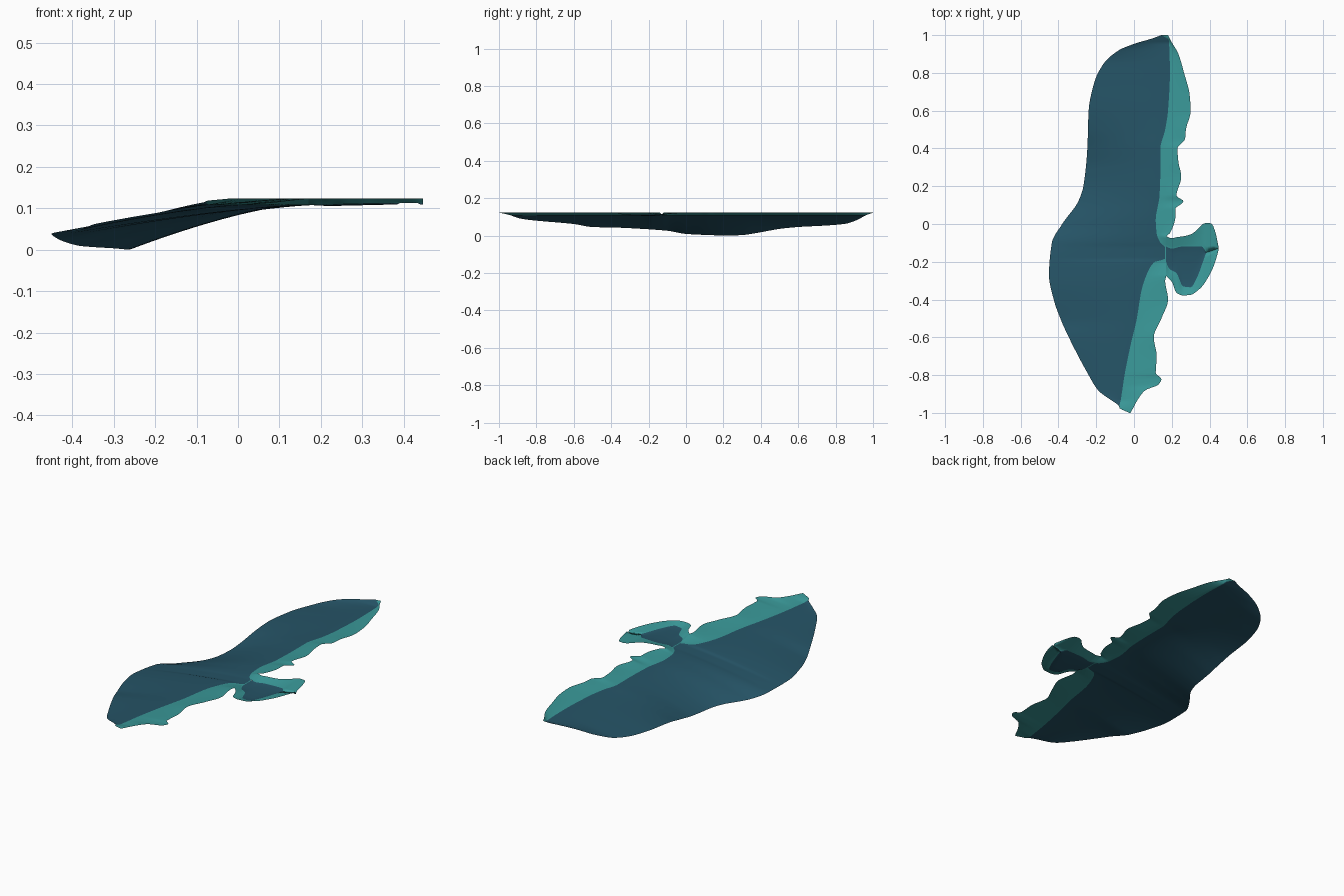
import bpy

if "Cube" in bpy.data.objects:
    bpy.data.objects.remove(bpy.data.objects["Cube"])

def material(name, rgb):
    m = bpy.data.materials.new(name)
    m.diffuse_color = (*rgb, 1)
    m.use_nodes = True
    m.node_tree.nodes["Principled BSDF"].inputs["Base Color"].default_value = m.diffuse_color
    return m

DEEP = material("deep blue", (0.019, 0.089, 0.135))
SHALLOW = material("shallow teal", (0.042, 0.32, 0.32))
TOP = 0.124      # shore height
SHELF = 0.108    # height where the shallows end

def curve(points):
    """Smooth interpolation through (position, value) pairs without overshoot."""
    n = len(points)
    d = [(points[i+1][1]-points[i][1])/(points[i+1][0]-points[i][0]) for i in range(n-1)]
    m = [d[0]] + [2*a*b/(a+b) if a*b > 0 else 0 for a, b in zip(d, d[1:])] + [d[-1]]
    def f(s):
        s = min(max(s, points[0][0]), points[-1][0])
        i = max(k for k in range(n-1) if points[k][0] <= s)
        (a, p), (b, q) = points[i], points[i+1]
        h = b-a
        t = (s-a)/h
        return ((2*t**3-3*t*t+1)*p + (t**3-2*t*t+t)*h*m[i]
                + (3*t*t-2*t**3)*q + (t**3-t*t)*h*m[i+1])
    return f

def sheet(name, rows, is_deep, flip=False):
    """Grid surface from rows of points; colour chosen by column."""
    w = len(rows[0])
    faces, mats = [], []
    for i in range(len(rows)-1):
        for j in range(w-1):
            q = [i*w+j, i*w+j+1, (i+1)*w+j+1, (i+1)*w+j]
            faces.append(q[::-1] if flip else q)
            mats.append(0 if is_deep(j) else 1)
    me = bpy.data.meshes.new(name)
    me.from_pydata([p for r in rows for p in r], [], faces)
    me.materials.append(DEEP)
    me.materials.append(SHALLOW)
    for p, k in zip(me.polygons, mats):
        p.material_index = k
        p.use_smooth = True
    ob = bpy.data.objects.new(name, me)
    bpy.context.collection.objects.link(ob)

# Side bay outline as (x, y) curves: lower shore, deep patch, upper shore
bay_lo = curve([(.17, -.275), (.2, -.305), (.225, -.365), (.26, -.378), (.3, -.375), (.34, -.35),
                (.365, -.325), (.385, -.295), (.41, -.25), (.43, -.2), (.447, -.14)])
bay_dlo = curve([(.17, -.20), (.185, -.235), (.225, -.26), (.26, -.33), (.3, -.335), (.335, -.28),
                 (.365, -.2), (.385, -.15), (.447, -.13)])
bay_dhi = curve([(.17, -.12), (.2, -.13), (.25, -.12), (.3, -.118), (.36, -.12), (.385, -.149), (.447, -.129)])
bay_hi = curve([(.17, -.065), (.2, -.075), (.225, -.07), (.26, -.065), (.3, -.055), (.34, -.025),
                (.365, .0), (.385, .006), (.41, .002), (.43, -.04), (.447, -.12)])

def bay_height(x, y):
    lo, a, b, hi = bay_lo(x), bay_dlo(x), bay_dhi(x), bay_hi(x)
    e = SHELF+.005*min(1, max(0, (x-.17)/.21))
    if y < a:
        return TOP+(e-TOP)*max(0, (y-lo)/(a-lo))
    if y > b:
        return TOP+(e-TOP)*max(0, (hi-y)/(hi-b))
    t = (y-a)/max(b-a, 1e-6)
    return e-.004*4*t*(1-t)*min(1, (x-.17)/.05)

xs = [.17+.277*i/40 for i in range(41)]
rows = []
for x in xs:
    marks = [bay_lo(x), bay_dlo(x), bay_dhi(x), bay_hi(x)]
    ys = [marks[k]+(marks[k+1]-marks[k])*s/5 for k in range(3) for s in range(5)] + [marks[3]]
    rows.append([(x, y, bay_height(x, y)) for y in ys])
# Deep patch closes before the end of the bay, so the last columns have no width
sheet("side_bay", rows, lambda j: 5 <= j < 10, flip=True)

# Main basin: outer edge, shore and limit of the shallows as (y, x)
outer = curve([(-1, -.025), (-.95, -.095), (-.88, -.19), (-.8, -.24), (-.6, -.345), (-.5, -.39),
               (-.4, -.425), (-.27, -.45), (-.1, -.435), (0, -.38), (.12, -.295), (.2, -.268),
               (.4, -.247), (.6, -.24), (.75, -.21), (.85, -.16), (.92, -.08), (.96, .02),
               (.98, .09), (1, .145)])
shore = curve([(-1, -.018), (-.93, .02), (-.88, .06), (-.85, .13), (-.82, .145), (-.79, .115),
               (-.7, .12), (-.6, .105), (-.5, .145), (-.4, .18), (-.3, .165), (-.275, .17),
               (-.065, .17), (-.05, .19), (.05, .22), (.08, .22), (.12, .262), (.15, .225),
               (.25, .25), (.33, .235), (.4, .23), (.45, .27), (.5, .275), (.6, .3), (.68, .295),
               (.8, .265), (.9, .235), (.97, .195), (1, .18)])
shelf = curve([(-1, -.024), (-.97, -.078), (-.93, -.07), (-.8, -.05), (-.65, -.02), (-.5, .015),
               (-.35, .04), (-.25, .075), (-.2, .11), (-.185, .165), (-.125, .165), (-.1, .14),
               (-.05, .12), (.02, .115), (.15, .135), (.3, .14), (.4, .14), (.5, .165),
               (.6, .18), (.8, .19), (.97, .185), (1, .147)])
# Depth along the outer edge
depth = curve([(-1, .123), (-.95, .112), (-.88, .09), (-.8, .08), (-.6, .062), (-.5, .046),
               (-.35, .042), (-.27, .038), (-.1, .026), (0, .009), (.12, .003), (.22, 0),
               (.3, .003), (.4, .018), (.5, .036), (.6, .046), (.75, .054), (.85, .063),
               (.92, .086), (.96, .108), (1, .122)])
rows = []
N = 240
for i in range(N+1):
    y = -1+2*i/N
    a, b, c = outer(y), shelf(y), shore(y)
    a = min(a, b-.001)
    zb = max(SHELF, min(TOP, depth(y)))
    zc = bay_height(.17, y) if -.275 < y < -.065 else TOP
    row = []
    for j in range(18):
        t = 1-j/18
        row.append((a+(b-a)*j/18, y, zb-(zb-depth(y))*t**1.4))
    for j in range(5):
        row.append((b+(c-b)*j/4, y, zb+(zc-zb)*j/4))
    rows.append(row)
sheet("main_basin", rows, lambda j: j < 18)
